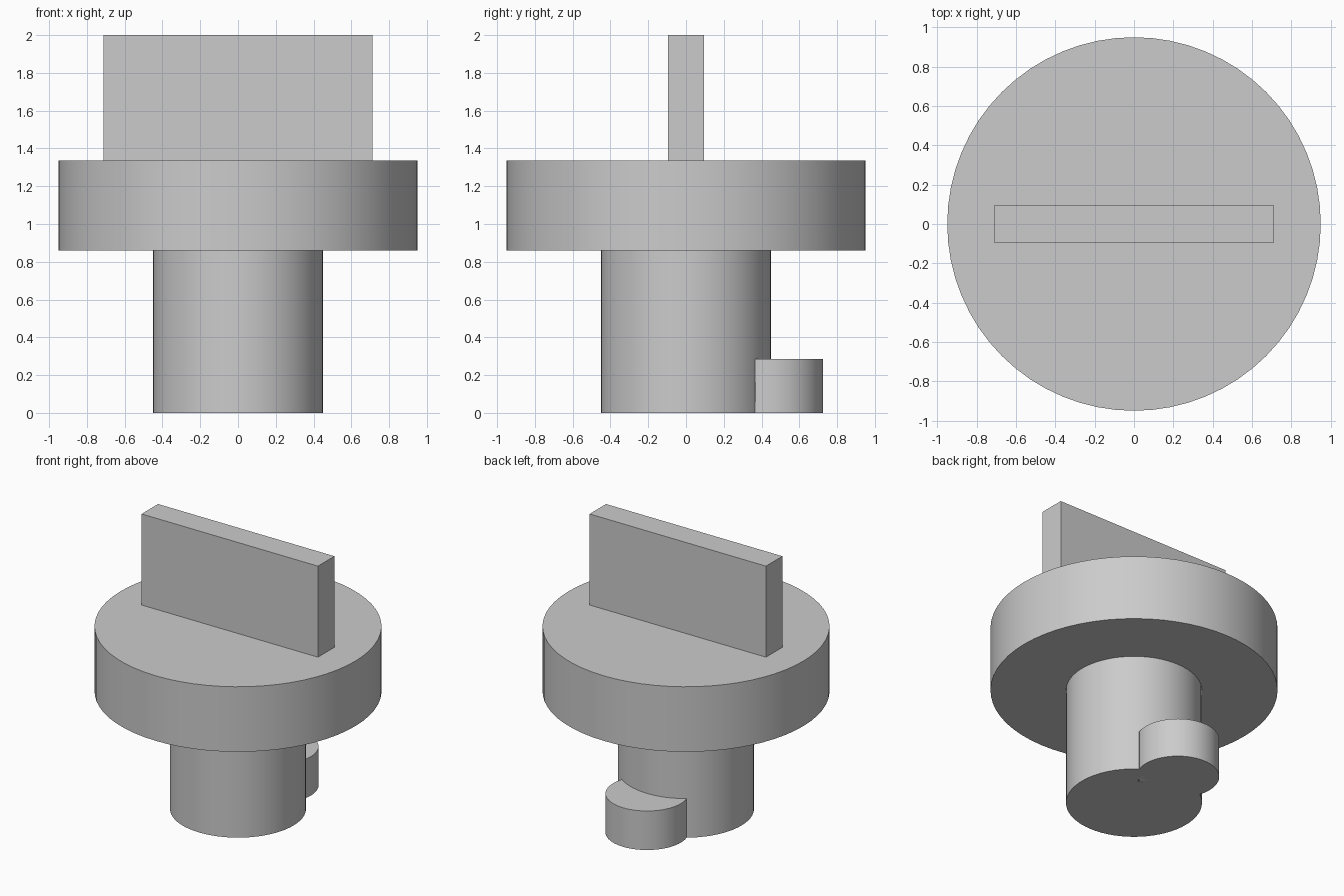
import bpy
import math

if "Cube" in bpy.data.objects:
    bpy.data.objects.remove(bpy.data.objects["Cube"], do_unlink=True)

# Single plain grey
GREY = (0.6, 0.6, 0.6, 1.0)
grey = bpy.data.materials.new("plain grey")
grey.use_nodes = True
grey.diffuse_color = GREY
grey.node_tree.nodes["Principled BSDF"].inputs["Base Color"].default_value = GREY


def finish(name):
    obj = bpy.context.object
    obj.name = name
    obj.data.materials.append(grey)
    return obj


def cylinder(name, radius, bottom, top, y=0.0, sides=64):
    bpy.ops.mesh.primitive_cylinder_add(
        vertices=sides, radius=radius, depth=top - bottom,
        location=(0, y, (bottom + top) / 2))
    obj = finish(name)
    bpy.ops.object.shade_smooth_by_angle(angle=math.radians(30))
    return obj


# Round head and the stem beneath it
cylinder("head_disc", 0.95, 0.86, 1.335)
stem = cylinder("stem", 0.45, 0.0, 0.86)

# Locking lug at the back of the stem foot, trimmed to the stem's curve
lug = cylinder("locking_lug", 0.275, 0.0, 0.285, y=0.45)
trim = lug.modifiers.new("trim_to_stem", 'BOOLEAN')
trim.operation = 'DIFFERENCE'
trim.solver = 'EXACT'
trim.object = stem

# Flat finger grip standing on the head
bpy.ops.mesh.primitive_cube_add(size=1, location=(0, 0, 1.6675))
grip = finish("finger_grip")
grip.scale = (1.425, 0.19, 0.665)
